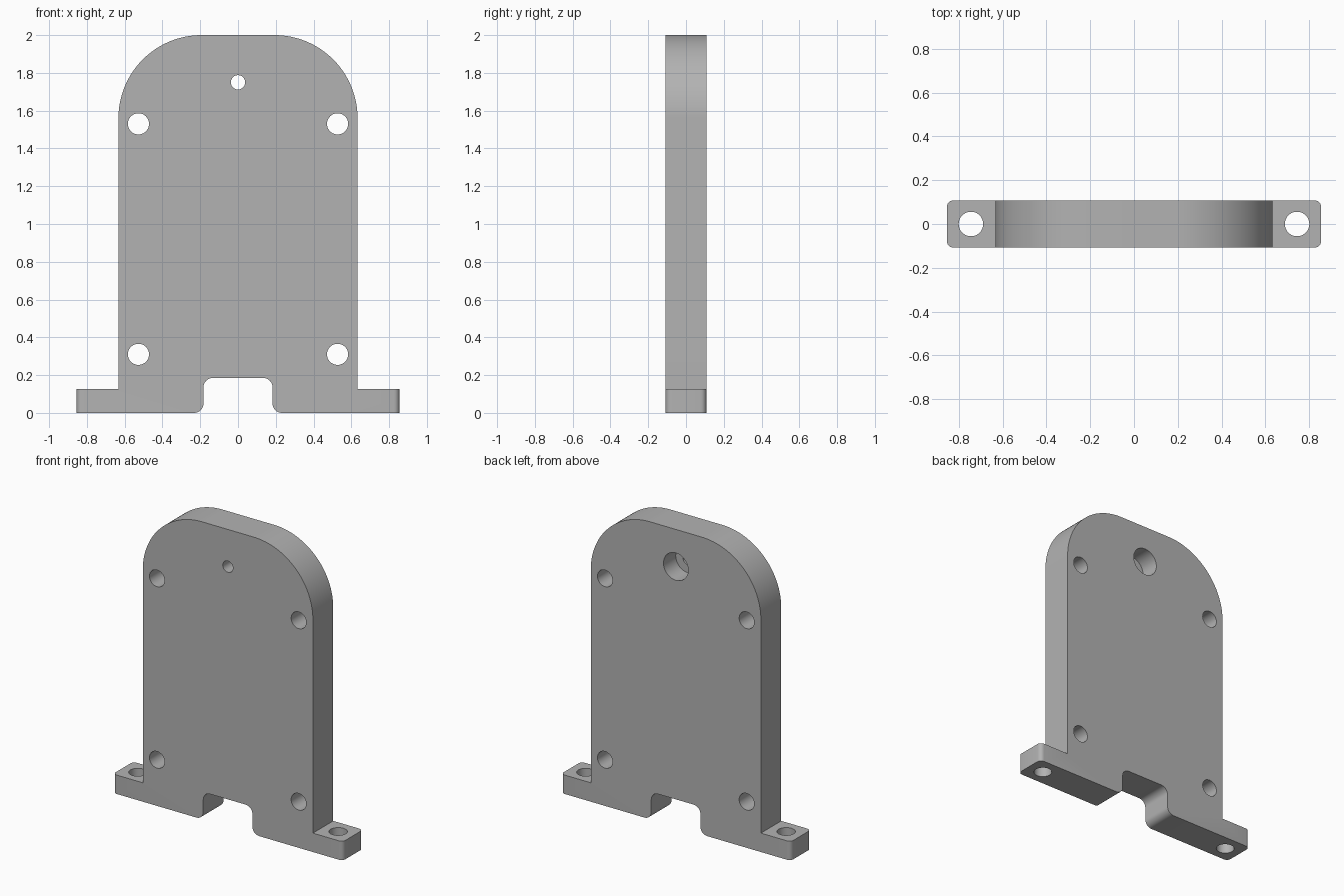
import bpy, bmesh, math
from mathutils import Matrix

if "Cube" in bpy.data.objects:
    bpy.data.objects.remove(bpy.data.objects["Cube"])

HALF_DEPTH = 0.108
FOOT_X = 0.855


def arc(cx, cz, r, start, end, n):
    """Points along an arc, angles in degrees."""
    return [(cx + r * math.cos(math.radians(start + (end - start) * i / n)),
             cz + r * math.sin(math.radians(start + (end - start) * i / n)))
            for i in range(n + 1)]


def cylinder(bm, r, depth, matrix):
    bmesh.ops.create_cone(bm, cap_ends=True, segments=48, radius1=r, radius2=r,
                          depth=depth, matrix=matrix)


def new_object(name, bm):
    bmesh.ops.recalc_face_normals(bm, faces=bm.faces)
    mesh = bpy.data.meshes.new(name)
    bm.to_mesh(mesh)
    bm.free()
    obj = bpy.data.objects.new(name, mesh)
    bpy.context.collection.objects.link(obj)
    return obj


# Right half of the outline: cable notch, foot, upright side, rounded shoulder
half = arc(0.133, 0.135, 0.05, 90, 0, 8)
half += arc(0.233, 0.05, 0.05, 180, 270, 8)
half += [(FOOT_X, 0), (FOOT_X, 0.127), (0.633, 0.127)]
half += arc(0.193, 1.56, 0.44, 0, 90, 32)
outline = half + [(-x, z) for x, z in reversed(half)]

# Plate extruded front to back
bm = bmesh.new()
face = bm.faces.new([bm.verts.new((x, -HALF_DEPTH, z)) for x, z in outline])
ext = bmesh.ops.extrude_face_region(bm, geom=[face])
bmesh.ops.translate(bm, vec=(0, 2 * HALF_DEPTH, 0),
                    verts=[v for v in ext["geom"] if isinstance(v, bmesh.types.BMVert)])

# Rounded upright corners of the feet
corners = [e for e in bm.edges
           if all(abs(abs(v.co.x) - FOOT_X) < 1e-4 for v in e.verts)
           and abs(e.verts[0].co.z - e.verts[1].co.z) > 0.05]
bmesh.ops.bevel(bm, geom=corners, offset=0.03, segments=6, profile=0.5, affect='EDGES')
plate = new_object("mounting_plate", bm)

# Cutters for all holes
along_y = Matrix.Rotation(math.pi / 2, 4, 'X')
bm = bmesh.new()
for s in (-1, 1):
    for z in (0.31, 1.53):
        cylinder(bm, 0.056, 0.6, Matrix.Translation((s * 0.527, 0, z)) @ along_y)
    cylinder(bm, 0.056, 0.6, Matrix.Translation((s * 0.745, 0, 0.06)))
cylinder(bm, 0.038, 0.6, Matrix.Translation((0, 0, 1.75)) @ along_y)
holes = new_object("hole_cutter", bm)

# Wide counterbore sunk from the back around the top hole
bm = bmesh.new()
cylinder(bm, 0.092, 0.4, Matrix.Translation((0, HALF_DEPTH - 0.13 + 0.2, 1.75)) @ along_y)
counterbore = new_object("counterbore_cutter", bm)

bpy.context.view_layer.objects.active = plate
plate.select_set(True)
for cutter in (holes, counterbore):
    cutter.hide_render = True
    mod = plate.modifiers.new(cutter.name, 'BOOLEAN')
    mod.operation = 'DIFFERENCE'
    mod.solver = 'EXACT'
    mod.object = cutter
    bpy.ops.object.modifier_apply(modifier=mod.name)
for cutter in (holes, counterbore):
    bpy.data.objects.remove(cutter)

# Plain grey finish with crisp edges
grey = bpy.data.materials.new("grey")
grey.diffuse_color = (0.45, 0.45, 0.45, 1)
grey.use_nodes = True
grey.node_tree.nodes["Principled BSDF"].inputs["Base Color"].default_value = grey.diffuse_color
plate.data.materials.clear()
plate.data.materials.append(grey)
bpy.ops.object.shade_smooth_by_angle(angle=math.radians(30))
